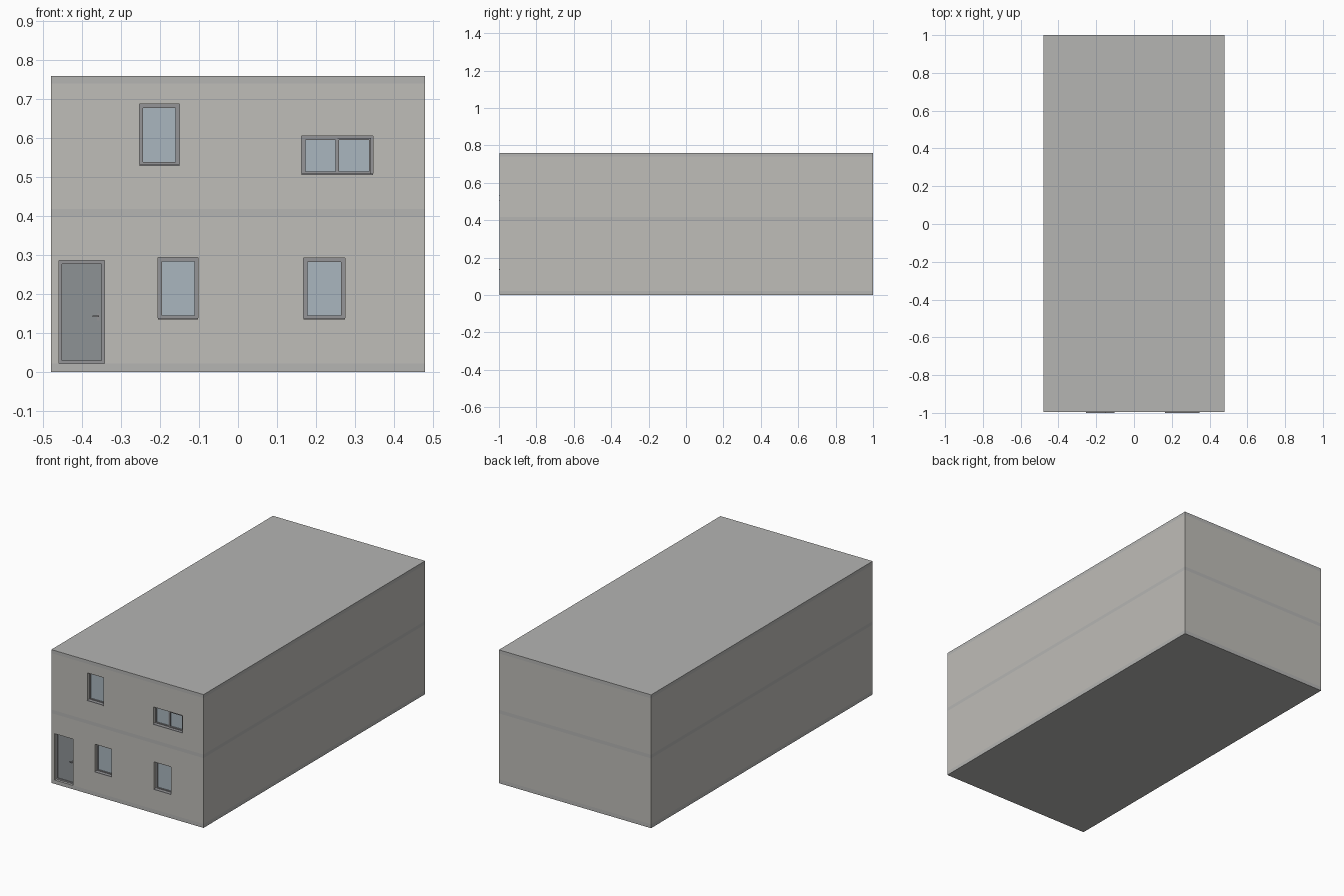
import bpy

if "Cube" in bpy.data.objects:
    bpy.data.objects.remove(bpy.data.objects["Cube"])

W, FRONT, BACK = 0.48, -0.996, 1.0   # half width, front wall face, back wall face
T = 0.035                            # wall thickness


def material(name, *rgb):
    m = bpy.data.materials.new(name)
    m.diffuse_color = (*rgb, 1)
    m.use_nodes = True
    m.node_tree.nodes["Principled BSDF"].inputs["Base Color"].default_value = m.diffuse_color
    return m


WALL = material("wall_render", 0.52, 0.51, 0.48)
SLAB = material("concrete", 0.46, 0.46, 0.45)
FRAME = material("frame_grey", 0.30, 0.30, 0.31)
GLASS = material("glass_blue", 0.40, 0.47, 0.52)
DOOR = material("door_grey", 0.27, 0.29, 0.30)


def mesh(name, verts, faces, mat):
    me = bpy.data.meshes.new(name)
    me.from_pydata(verts, [], faces)
    me.materials.append(mat)
    ob = bpy.data.objects.new(name, me)
    bpy.context.collection.objects.link(ob)
    return ob


def box(name, x, y, z, mat):
    v = [(a, b, c) for a in x for b in y for c in z]
    f = [(0, 1, 3, 2), (4, 6, 7, 5), (0, 4, 5, 1),
         (2, 3, 7, 6), (0, 2, 6, 4), (1, 5, 7, 3)]
    return mesh(name, v, f, mat)


def ring(name, u, v, margin, w, mat, upright=False):
    """Rectangular tube in the xy plane, or in the xz plane if upright."""
    verts = []
    for d in w:
        for m in (0, margin):
            (u0, u1), (v0, v1) = (u[0] + m, u[1] - m), (v[0] + m, v[1] - m)
            for a, b in ((u0, v0), (u1, v0), (u1, v1), (u0, v1)):
                verts.append((a, d, b) if upright else (a, b, d))
    faces = []
    for i in range(4):
        j = (i + 1) % 4
        faces += [(i, i + 4, j + 4, j), (i + 8, j + 8, j + 12, i + 12),
                  (i, j, j + 8, i + 8), (i + 4, i + 12, j + 12, j + 4)]
    if upright:
        faces = [f[::-1] for f in faces]
    return mesh(name, verts, faces, mat)


# Floor slabs and roof, flush with the walls
for name, z in (("ground_slab", (0, 0.022)), ("floor_slab", (0.398, 0.418)),
                ("roof_slab", (0.74, 0.76))):
    box(name, (-W, W), (FRONT, BACK), z, SLAB)

# Storey walls
lower = ring("lower_walls", (-W, W), (FRONT, BACK), T, (0.022, 0.398), WALL)
upper = ring("upper_walls", (-W, W), (FRONT, BACK), T, (0.418, 0.74), WALL)


def opening(wall, name, x, z):
    c = box(name + "_cutter", x, (FRONT - 0.1, FRONT + 0.1), z, WALL)
    c.hide_render = True
    c.hide_set(True)
    mod = wall.modifiers.new(name, 'BOOLEAN')
    mod.operation = 'DIFFERENCE'
    mod.solver = 'EXACT'
    mod.object = c


def window(wall, name, x, z, panes=1):
    opening(wall, name, x, z)
    # outer frame, set back in the reveal
    ring(name + "_frame", x, z, 0.008, (FRONT + 0.018, FRONT + 0.034), FRAME, True)
    # sashes with glass
    x0, step = x[0] + 0.005, (x[1] - x[0] - 0.01) / panes
    for i in range(panes):
        sx = (x0 + i * step, x0 + (i + 1) * step)
        sz = (z[0] + 0.005, z[1] - 0.005)
        y = FRONT + (0.012 if i else 0.015)
        ring(f"{name}_sash_{i}", sx, sz, 0.005, (y, FRONT + 0.03), FRAME, True)
        box(f"{name}_glass_{i}", (sx[0] + 0.004, sx[1] - 0.004),
            (FRONT + 0.02, FRONT + 0.025), (sz[0] + 0.004, sz[1] - 0.004), GLASS)
    # sill, just proud of the wall
    box(name + "_sill", x, (-1.0, FRONT + 0.02), (z[0], z[0] + 0.004), FRAME)


window(lower, "lower_left_window", (-0.205, -0.102), (0.135, 0.294))
window(lower, "lower_right_window", (0.168, 0.274), (0.135, 0.293))
window(upper, "upper_left_window", (-0.253, -0.150), (0.529, 0.688))
window(upper, "upper_right_window", (0.163, 0.346), (0.505, 0.605), 2)

# Front door: cut slightly into the slab line so the threshold is clean
dx, dz = (-0.459, -0.342), (0.022, 0.286)
opening(lower, "front_door", dx, (0.010, dz[1]))
ring("door_frame", dx, dz, 0.008, (FRONT + 0.014, FRONT + 0.034), FRAME, True)
box("door_leaf", (dx[0] + 0.008, dx[1] - 0.008), (FRONT + 0.018, FRONT + 0.032),
    (dz[0] + 0.003, dz[1] - 0.008), DOOR)

# Door handle: plate and lever
box("handle_plate", (-0.361, -0.355), (FRONT + 0.015, FRONT + 0.018), (0.132, 0.150), FRAME)
box("handle_lever", (-0.373, -0.356), (FRONT + 0.009, FRONT + 0.015), (0.141, 0.145), FRAME)
